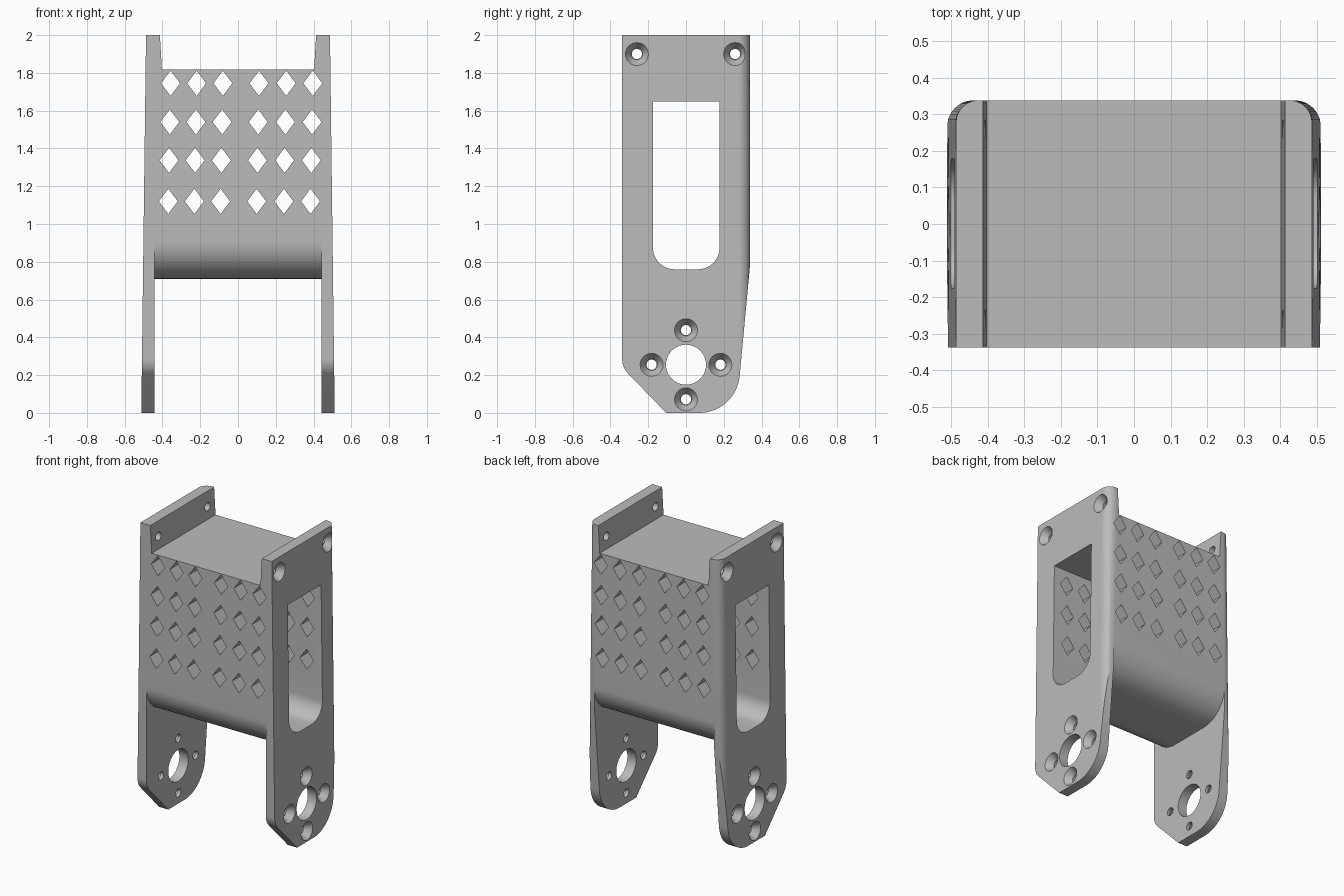
import bpy, bmesh, math

if "Cube" in bpy.data.objects:
    bpy.data.objects.remove(bpy.data.objects["Cube"])

grey = bpy.data.materials.new("light grey")
grey.use_nodes = True
color = (0.5, 0.5, 0.5, 1)
grey.diffuse_color = color
grey.node_tree.nodes["Principled BSDF"].inputs["Base Color"].default_value = color


def arc(cx, cy, r, start, end, n=12):
    angles = [math.radians(start + (end - start) * i / n) for i in range(n + 1)]
    return [(cx + r * math.cos(a), cy + r * math.sin(a)) for a in angles]


def loft(bm, ring_a, ring_b):
    """Closed prism between two rings of matching points."""
    a = [bm.verts.new(p) for p in ring_a]
    b = [bm.verts.new(p) for p in ring_b]
    bm.faces.new(a)
    bm.faces.new(b)
    for i in range(len(a)):
        j = (i + 1) % len(a)
        bm.faces.new((a[i], a[j], b[j], b[i]))


def along_x(bm, profile, x0, x1):
    loft(bm, [(x0, y, z) for y, z in profile], [(x1, y, z) for y, z in profile])


def along_y(bm, profile, y0, y1):
    loft(bm, [(x, y0, z) for x, z in profile], [(x, y1, z) for x, z in profile])


def finish(name, bm):
    bmesh.ops.recalc_face_normals(bm, faces=bm.faces)
    mesh = bpy.data.meshes.new(name)
    bm.to_mesh(mesh)
    bm.free()
    obj = bpy.data.objects.new(name, mesh)
    bpy.context.collection.objects.link(obj)
    mesh.materials.append(grey)
    return obj


def combine(target, cutter, operation="DIFFERENCE"):
    mod = target.modifiers.new("cut", "BOOLEAN")
    mod.operation, mod.object, mod.solver = operation, cutter, "EXACT"
    bpy.ops.object.select_all(action="DESELECT")
    bpy.context.view_layer.objects.active = target
    target.select_set(True)
    bpy.ops.object.modifier_apply(modifier=mod.name)
    bpy.data.objects.remove(cutter)


def outer_x(z):
    return 0.512 - 0.0125 * z


# Tapered column with rounded rear corners
def footprint(z):
    x, r = outer_x(z), 0.06
    rear = arc(x - r, 0.338 - r, r, 0, 90)
    half = [(x, -0.5)] + rear
    return [(px, py, z) for px, py in half] + [(-px, py, z) for px, py in reversed(half)]


bm = bmesh.new()
loft(bm, footprint(-0.1), footprint(2))
bracket = finish("bracket", bm)

# Side outline: chamfered front foot, rounded rear foot
outline = ([(-0.105, 0)] + arc(0.07, 0.215, 0.215, -90, -5, 20)
           + [(0.35, 0.9), (0.6, 0.9), (0.6, 2.2), (-0.338, 2.2)]
           + arc(-0.228, 0.285, 0.11, 180, 224, 8))
bm = bmesh.new()
along_x(bm, outline, -0.7, 0.7)
combine(bracket, finish("outline_cutter", bm), "INTERSECT")

# Open slot between the upper ears
bm = bmesh.new()
along_y(bm, [(-0.403, 1.817), (0.403, 1.817), (0.425, 2.2), (-0.425, 2.2)], -0.6, 0.6)
combine(bracket, finish("upper_slot", bm))

# Open space between the legs, under the rounded body
r = 0.2
under = ([(-0.6, -0.2), (0.6, -0.2), (0.6, 0.91)]
         + arc(0.138, 0.91, r, 0, -90, 16) + arc(-0.138, 0.91, r, -90, -180, 16)
         + [(-0.6, 0.91)])
bm = bmesh.new()
along_x(bm, under, -0.443, 0.443)
combine(bracket, finish("lower_space", bm))

# Side window running right through
window = ([(0.178, 1.648), (-0.175, 1.648)]
          + arc(-0.06, 0.875, 0.115, 180, 270) + arc(0.063, 0.875, 0.115, 270, 360))
bm = bmesh.new()
along_x(bm, window, -0.7, 0.7)
combine(bracket, finish("window_cutter", bm))

# Diamond grille through front and rear walls
bm = bmesh.new()
for row, z in enumerate((1.745, 1.54, 1.337, 1.12)):
    for x in (-0.357, -0.219, -0.08, 0.111, 0.255, 0.396):
        cx = x - 0.004 * row
        along_y(bm, [(cx - 0.05, z), (cx, z - 0.067), (cx + 0.05, z), (cx, z + 0.067)], -0.6, 0.6)
combine(bracket, finish("diamond_cutter", bm))

# Shaft hole and screw holes
screws = [(-0.182, 0.255), (0.182, 0.255), (0, 0.438), (0, 0.072), (-0.26, 1.9), (0.26, 1.9)]
bm = bmesh.new()
along_x(bm, arc(0, 0.255, 0.106, 0, 352.5, 47), -0.7, 0.7)
for y, z in screws:
    along_x(bm, arc(y, z, 0.027, 0, 345, 23), -0.7, 0.7)
combine(bracket, finish("hole_cutter", bm))

# Countersinks on both outer faces
bm = bmesh.new()
for y, z in screws:
    for side in (-1, 1):
        x = outer_x(z)
        rings = []
        for depth, radius in ((0.045, 0.031), (-0.03, 0.081)):
            rings.append([(side * (x - depth), py, pz) for py, pz in arc(y, z, radius, 0, 345, 23)])
        loft(bm, *rings)
combine(bracket, finish("countersink_cutter", bm))

bpy.ops.object.select_all(action="DESELECT")
bracket.select_set(True)
bpy.context.view_layer.objects.active = bracket
bpy.ops.object.shade_smooth_by_angle(angle=math.radians(30))
